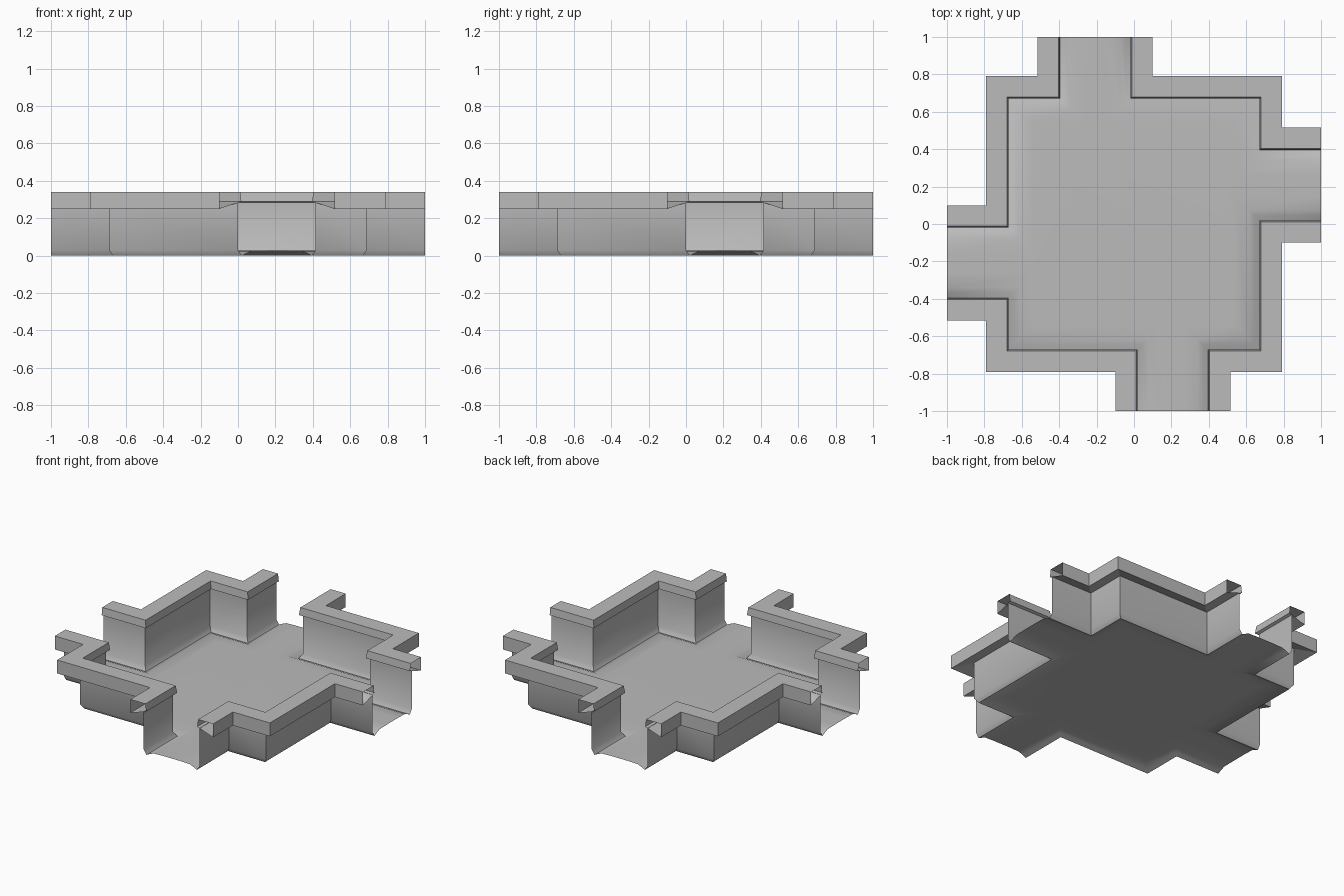
import bpy, bmesh, math
from mathutils import Vector, Matrix

cube = bpy.data.objects.get("Cube")
if cube:
    bpy.data.objects.remove(cube, do_unlink=True)

grey = bpy.data.materials.new("stone_grey")
grey.use_nodes = True
grey.diffuse_color = (0.5, 0.5, 0.5, 1)
grey.node_tree.nodes["Principled BSDF"].inputs["Base Color"].default_value = (0.5, 0.5, 0.5, 1)

ROOM = 0.69              # half width of the room
GAP_A, GAP_B = 0.0, 0.415  # side walls of each off-centre opening

# One quarter of the wall line, from one opening round a corner to the next
QUARTER = [Vector(p) for p in
           ((GAP_B, -1), (GAP_B, -ROOM), (ROOM, -ROOM), (ROOM, GAP_A), (1, GAP_A))]

# Cross-sections as (distance into the room, height)
SHELL = [(0, 0.285), (0, 0.03), (0.02, 0), (0.045, 0.012), (0.075, 0.024), (0.15, 0.026)]
LIP = [(-0.1, 0.25), (-0.1, 0.34), (0.012, 0.34), (0.018, 0.29), (0, 0.283)]


def quarter_path(k):
    turn = Matrix.Rotation(k * math.pi / 2, 2)
    return [turn @ p for p in QUARTER]


def mitres(path):
    """Inward offset direction at each path point, scaled for square mitres."""
    sides = []
    for a, b in zip(path, path[1:]):
        d = (b - a).normalized()
        sides.append(Vector((-d.y, d.x)))
    inner = [a + b for a, b in zip(sides, sides[1:])]
    return [sides[0]] + inner + [sides[-1]]


def sweep(bm, path, profile, closed=False):
    """Sweep the profile along the path; returns the rows of vertices."""
    rows = []
    for p, m in zip(path, mitres(path)):
        rows.append([bm.verts.new((*(p + m * d), z)) for d, z in profile])
    n = len(profile)
    for r, s in zip(rows, rows[1:]):
        for j in range(n if closed else n - 1):
            k = (j + 1) % n
            bm.faces.new((r[j], s[j], s[k], r[k]))
    return rows


def finish(bm, name):
    mesh = bpy.data.meshes.new(name)
    bm.normal_update()
    bm.to_mesh(mesh)
    bm.free()
    mesh.materials.append(grey)
    obj = bpy.data.objects.new(name, mesh)
    bpy.context.collection.objects.link(obj)
    return obj


# Walls, gutter and floor in one smooth sheet
bm = bmesh.new()
floor_edge = []
for k in range(4):
    rows = sweep(bm, quarter_path(k), SHELL)
    floor_edge += [row[-1] for row in rows]
bm.faces.new(floor_edge)
shell = finish(bm, "walls_and_floor")
bpy.ops.object.select_all(action='DESELECT')
shell.select_set(True)
bpy.context.view_layer.objects.active = shell
bpy.ops.object.shade_smooth_by_angle(angle=math.radians(60))

# Hollow, open-ended rim along the top of each wall
for k, corner in enumerate(("front_left", "back_left", "back_right", "front_right")):
    bm = bmesh.new()
    sweep(bm, quarter_path(k), LIP, closed=True)
    finish(bm, corner + "_rim")
